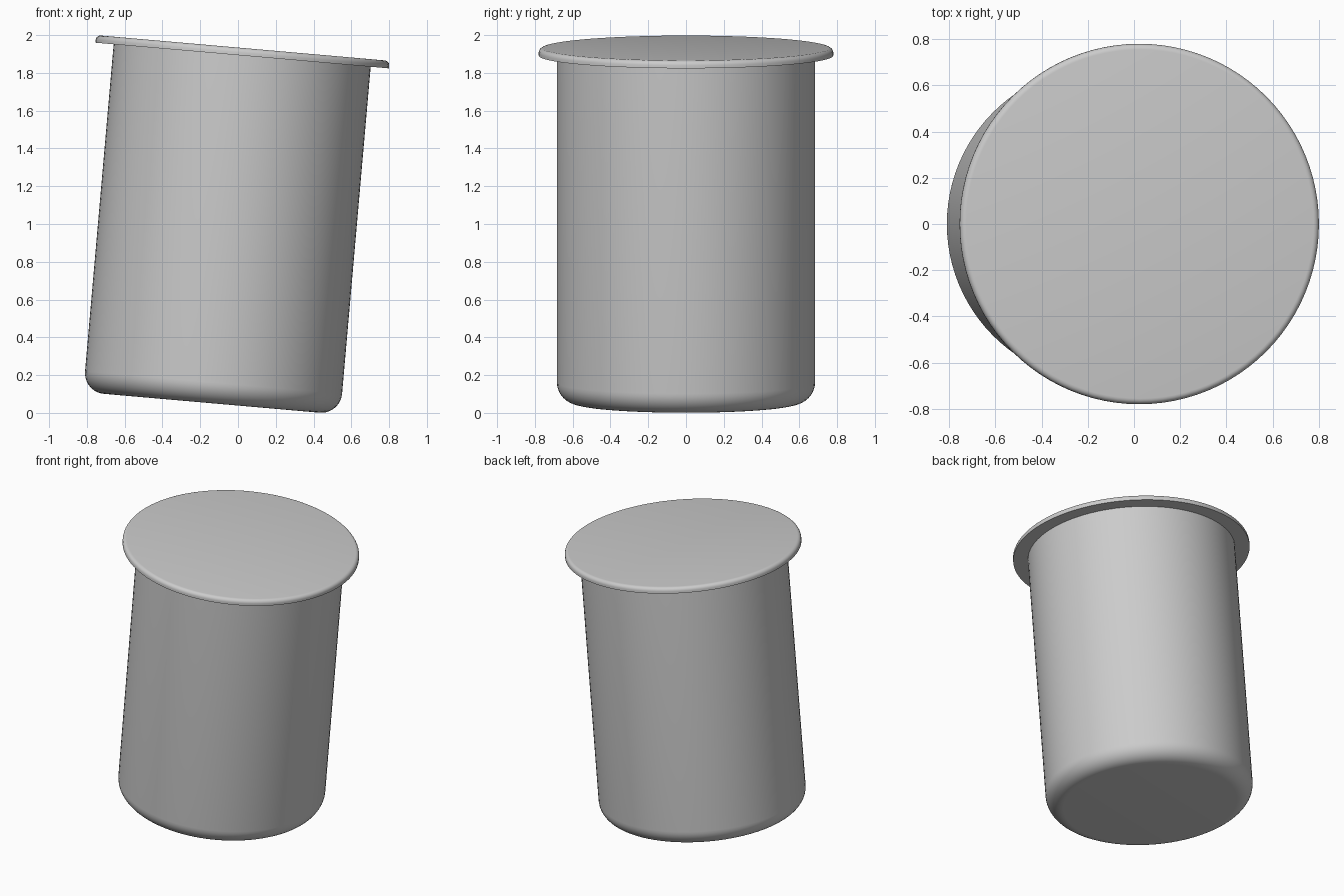
import bpy, math
from mathutils import Matrix

cube = bpy.data.objects.get("Cube")
if cube:
    bpy.data.objects.remove(cube)

TILT = math.radians(5)
LENGTH = 1.888
BODY_R, LID_R, LID_H = 0.683, 0.78, 0.04
BASE = (-0.139, 0, 0.051)

grey = bpy.data.materials.new("plain grey")
grey.use_nodes = True
colour = (0.6, 0.6, 0.6, 1)
grey.diffuse_color = colour
grey.node_tree.nodes["Principled BSDF"].inputs["Base Color"].default_value = colour


def rounded_disc(name, radius, z_low, z_high, fillet, steps, round_top):
    """Solid cylinder with one rounded rim, tilted about the base centre."""
    depth = z_high - z_low
    bpy.ops.mesh.primitive_cylinder_add(vertices=96, radius=radius, depth=depth)
    obj = bpy.context.object
    obj.name = name
    mesh = obj.data
    mesh.transform(Matrix.Translation((0, 0, (z_low + z_high) / 2)))
    rim = z_high if round_top else z_low
    weights = mesh.attributes.new("bevel_weight_edge", "FLOAT", "EDGE")
    for edge in mesh.edges:
        on_rim = all(abs(mesh.vertices[v].co.z - rim) < 0.001 for v in edge.vertices)
        weights.data[edge.index].value = 1.0 if on_rim else 0.0
    bevel = obj.modifiers.new("rounded_rim", "BEVEL")
    bevel.limit_method = "WEIGHT"
    bevel.width = fillet
    bevel.segments = steps
    bpy.ops.object.modifier_apply(modifier=bevel.name)
    mesh.materials.append(grey)
    bpy.ops.object.shade_smooth_by_angle(angle=math.radians(35))
    obj.location = BASE
    obj.rotation_euler = (0, TILT, 0)
    return obj


# Cylindrical body with a rounded bottom edge
rounded_disc("body", BODY_R, 0, LENGTH - LID_H, 0.11, 10, False)

# Thin overhanging lid with a softened top edge
rounded_disc("lid", LID_R, LENGTH - LID_H, LENGTH, 0.025, 5, True)
